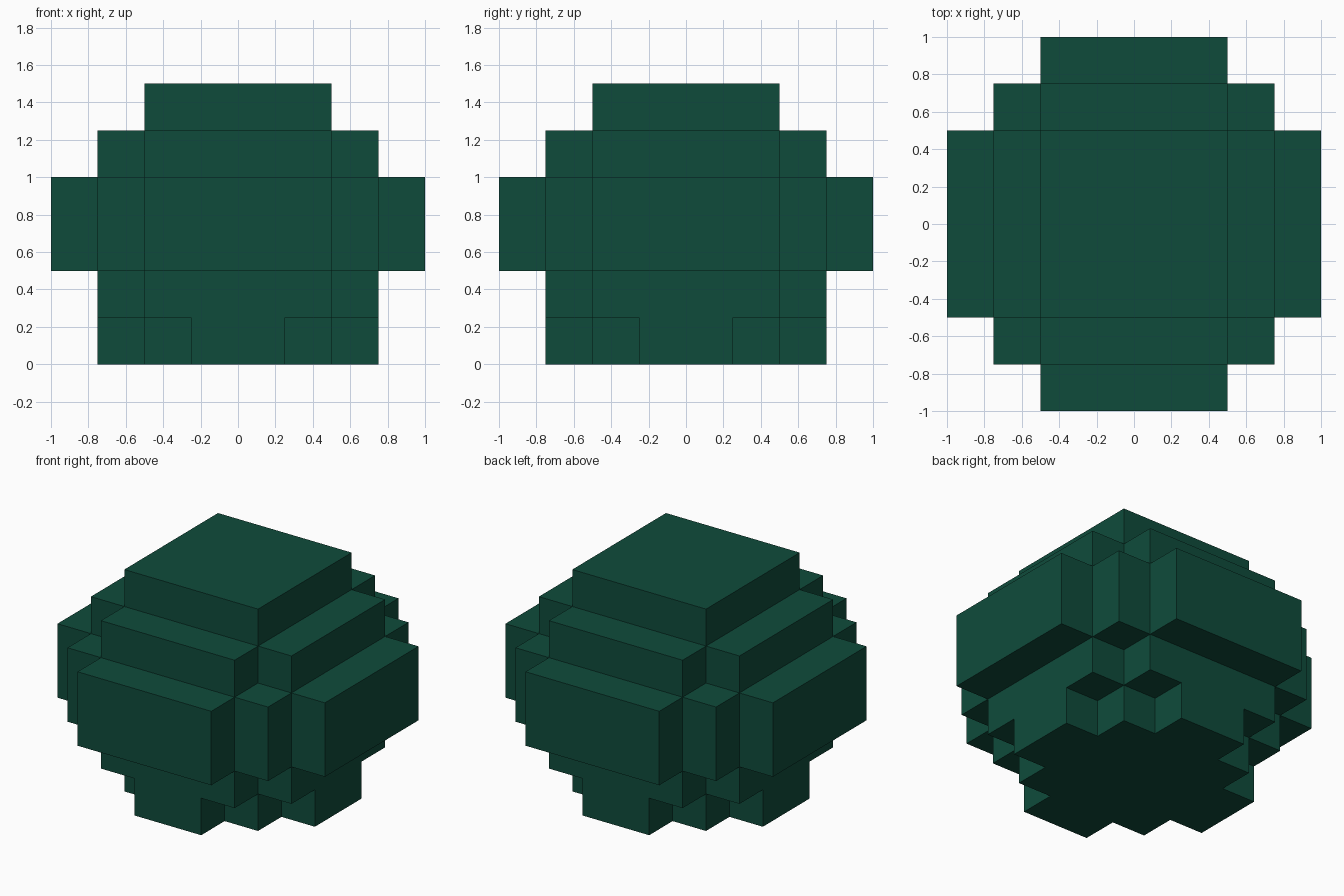
import bpy, bmesh
from mathutils import Vector

if "Cube" in bpy.data.objects:
    bpy.data.objects.remove(bpy.data.objects["Cube"])

CELL = 0.25

# Each layer: (first level, last level, half-size rectangles in cells)
LAYERS = [
    (0, 0, [(2, 2), (3, 1), (1, 3)]),   # foot
    (1, 1, [(3, 2), (2, 3)]),           # lower step
    (2, 3, [(4, 2), (3, 3), (2, 4)]),   # wide middle
    (4, 4, [(3, 2), (2, 3)]),           # upper step
    (5, 5, [(2, 2)]),                   # cap
]

# Foliage colour
mat = bpy.data.materials.new("dark green leaves")
mat.diffuse_color = (0.0048, 0.0704, 0.0437, 1)
mat.use_nodes = True
mat.node_tree.nodes["Principled BSDF"].inputs["Base Color"].default_value = mat.diffuse_color

# Fill the blocks of every layer
cells = {(x, y, z)
         for z0, z1, rects in LAYERS
         for hx, hy in rects
         for z in range(z0, z1 + 1)
         for x in range(-hx, hx)
         for y in range(-hy, hy)}

# Build only the outer skin of the stacked blocks
bm = bmesh.new()
for cell in cells:
    for axis in range(3):
        for sign in (-1, 1):
            n = Vector((0, 0, 0))
            n[axis] = sign
            if tuple(int(c + d) for c, d in zip(cell, n)) in cells:
                continue
            u = Vector((0, 0, 0))
            u[(axis + 1) % 3] = 0.5
            v = n.cross(u)
            mid = Vector(cell) + Vector((0.5, 0.5, 0.5)) + n * 0.5
            corners = (mid - u - v, mid + u - v, mid + u + v, mid - u + v)
            bm.faces.new([bm.verts.new(p * CELL) for p in corners])

# Weld and merge flat areas into clean faces
bmesh.ops.remove_doubles(bm, verts=bm.verts, dist=0.001)
bmesh.ops.dissolve_limit(bm, angle_limit=0.01, verts=bm.verts, edges=bm.edges)

mesh = bpy.data.meshes.new("round_bush")
bm.to_mesh(mesh)
bm.free()
mesh.materials.append(mat)
bpy.context.collection.objects.link(bpy.data.objects.new("round_bush", mesh))
